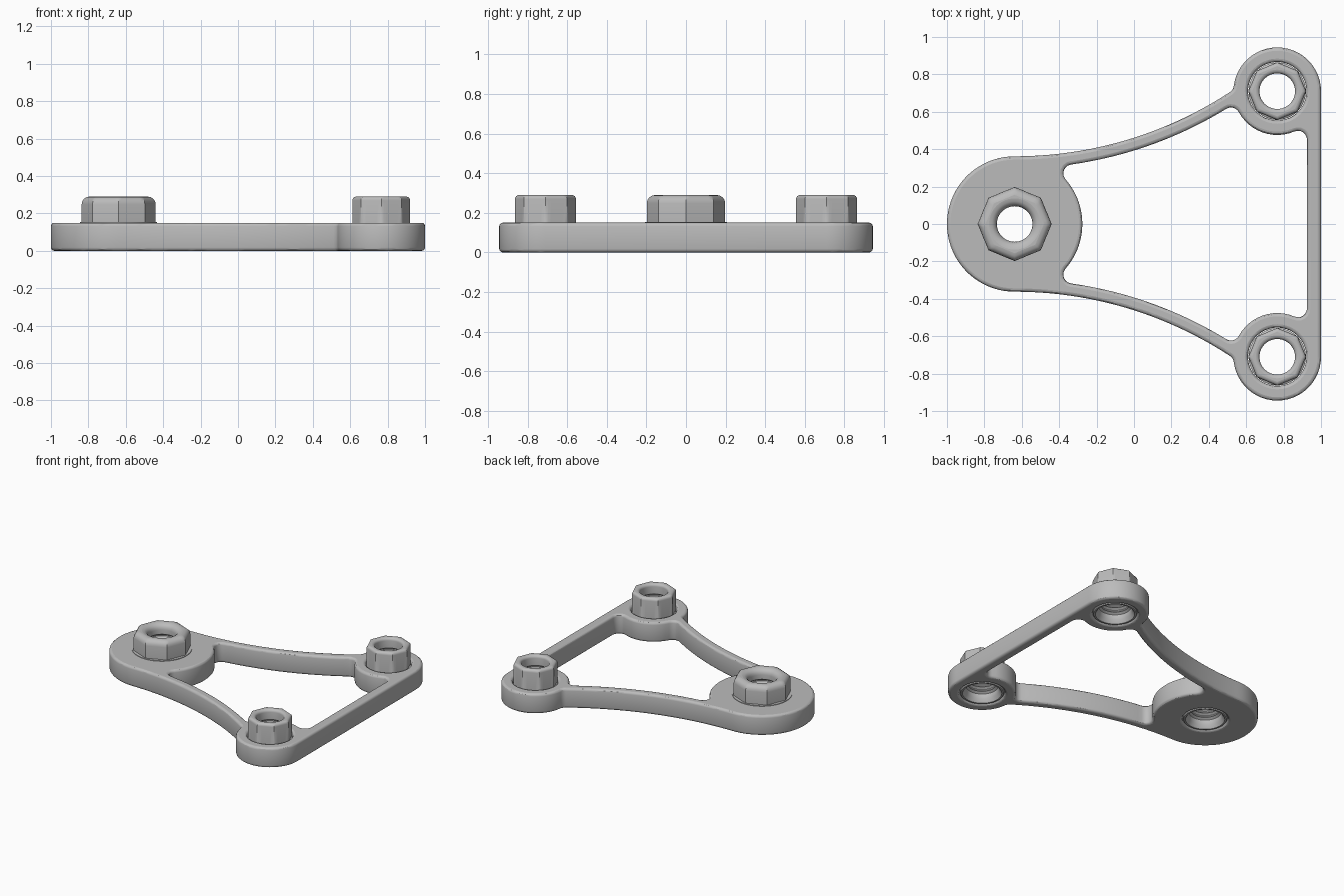
import bpy, bmesh
from math import pi, cos, sin, atan2, sqrt, ceil
from mathutils import Vector

cube = bpy.data.objects.get("Cube")
if cube:
    bpy.data.objects.remove(cube)

metal = bpy.data.materials.new("grey_metal")
grey = (0.5, 0.5, 0.5, 1)
metal.use_nodes = True
metal.diffuse_color = grey
metal.node_tree.nodes["Principled BSDF"].inputs["Base Color"].default_value = grey

HUB, HUB_R = Vector((-0.638, 0)), 0.362          # large lobe
EAR, EAR_R = Vector((0.766, 0.71)), 0.234        # small lobes
ARM_OUT, ARM_IN = 2.1, 2.165                     # arm arcs share one centre
ARM = Vector((HUB.x, HUB_R + ARM_OUT))
RAIL_X, FILLET, PLATE_H, EDGE = 0.925, 0.048, 0.15, 0.018


def meet(c1, r1, c2, r2, hint):
    """Crossing of two circles nearest to the hint."""
    d = c2 - c1
    a = (d.length_squared + r1 * r1 - r2 * r2) / (2 * d.length)
    h = sqrt(r1 * r1 - a * a)
    u = d.normalized()
    n = Vector((-u.y, u.x))
    return min((c1 + u * a + n * h, c1 + u * a - n * h),
               key=lambda p: (p - Vector(hint)).length)


def toward(c, r, p):
    return c + (p - c).normalized() * r


def arc(c, p, q):
    """Points on the shorter arc about c from p to q."""
    a, b = (atan2(v.y - c.y, v.x - c.x) for v in (p, q))
    sweep = (b - a + pi) % (2 * pi) - pi
    r = (p - c).length
    n = max(6, ceil(abs(sweep) * r / 0.03))
    return [c + r * Vector((cos(a + sweep * i / n), sin(a + sweep * i / n)))
            for i in range(n + 1)]


def mirrored(half):
    """Close an upper half outline with its mirror image, without doubles."""
    pts = half + [Vector((p.x, -p.y)) for p in reversed(half)]
    return [p for i, p in enumerate(pts) if (p - pts[i - 1]).length > 1e-4]


def circle(c, r, n=64):
    return [c + r * Vector((cos(2 * pi * i / n), sin(2 * pi * i / n))) for i in range(n)]


def finish(obj):
    obj.data.materials.clear()
    obj.data.materials.append(metal)
    bpy.ops.object.select_all(action='DESELECT')
    obj.select_set(True)
    bpy.context.view_layer.objects.active = obj
    bpy.ops.object.shade_smooth_by_angle(angle=pi / 6)
    for f in obj.data.polygons:
        if abs(f.normal.z) > 0.999:
            f.use_smooth = False


# Outer outline
f = meet(ARM, ARM_OUT - FILLET, EAR, EAR_R + FILLET, (0.48, 0.75))
arm_end, ear_start = toward(ARM, ARM_OUT, f), toward(EAR, EAR_R, f)
hub_top = HUB + Vector((0, HUB_R))
ear_top = EAR + Vector((0, EAR_R))
outer = mirrored(arc(HUB, HUB - Vector((HUB_R, 0)), hub_top)
                 + arc(ARM, hub_top, arm_end) + arc(f, arm_end, ear_start)
                 + arc(EAR, ear_start, ear_top)
                 + arc(EAR, ear_top, EAR + Vector((EAR_R, 0))))

# Window between the arms
f1 = meet(ARM, ARM_IN + FILLET, HUB, HUB_R + FILLET, (-0.35, 0.28))
f2 = meet(ARM, ARM_IN + FILLET, EAR, EAR_R + FILLET, (0.5, 0.57))
x3 = RAIL_X - FILLET
f3 = Vector((x3, EAR.y - sqrt((EAR_R + FILLET) ** 2 - (x3 - EAR.x) ** 2)))
h1, a1 = toward(HUB, HUB_R, f1), toward(ARM, ARM_IN, f1)
a2, e2 = toward(ARM, ARM_IN, f2), toward(EAR, EAR_R, f2)
e3 = toward(EAR, EAR_R, f3)
window = mirrored(arc(HUB, HUB + Vector((HUB_R, 0)), h1) + arc(f1, h1, a1)
                  + arc(ARM, a1, a2) + arc(f2, a2, e2) + arc(EAR, e2, e3)
                  + arc(f3, e3, f3 + Vector((FILLET, 0))))

# Plate: filled outline with rounded edges
EAR_LOW = Vector((EAR.x, -EAR.y))
BORE = 0.156
curve = bpy.data.curves.new("plate_outline", 'CURVE')
curve.dimensions = '2D'
curve.fill_mode = 'BOTH'
curve.extrude = PLATE_H / 2 - EDGE
curve.bevel_depth = EDGE
curve.bevel_resolution = 2
curve.offset = -EDGE
for loop in [outer, window] + [circle(c, BORE) for c in (HUB, EAR, EAR_LOW)]:
    s = curve.splines.new('POLY')
    s.points.add(len(loop) - 1)
    for pt, p in zip(s.points, loop):
        pt.co = (p.x, p.y, 0, 1)
    s.use_cyclic_u = True
helper = bpy.data.objects.new("plate_outline", curve)
bpy.context.collection.objects.link(helper)
graph = bpy.context.evaluated_depsgraph_get()
mesh = bpy.data.meshes.new_from_object(helper.evaluated_get(graph))
bpy.data.objects.remove(helper)
bm = bmesh.new()
bm.from_mesh(mesh)
bmesh.ops.remove_doubles(bm, verts=bm.verts, dist=1e-5)
bmesh.ops.translate(bm, verts=bm.verts, vec=(0, 0, PLATE_H / 2))
bmesh.ops.recalc_face_normals(bm, faces=bm.faces)
bm.to_mesh(mesh)
bm.free()
plate = bpy.data.objects.new("plate", mesh)
bpy.context.collection.objects.link(plate)
finish(plate)


def nut(name, centre, profile, n=64):
    """Ring swept from (radius, z, is_octagon) points."""
    bm = bmesh.new()
    rings = []
    for r, z, octagon in profile:
        ring = []
        for i in range(n):
            t = 2 * pi * i / n
            k = cos(pi / 8) / cos(t % (pi / 4) - pi / 8) if octagon else 1
            ring.append(bm.verts.new((r * k * cos(t), r * k * sin(t), z)))
        rings.append(ring)
    for j, ring in enumerate(rings):
        low = rings[j - 1]
        for i in range(n):
            bm.faces.new((low[i - 1], low[i], ring[i], ring[i - 1]))
    bmesh.ops.recalc_face_normals(bm, faces=bm.faces)
    me = bpy.data.meshes.new(name)
    bm.to_mesh(me)
    bm.free()
    obj = bpy.data.objects.new(name, me)
    bpy.context.collection.objects.link(obj)
    obj.location = (centre.x, centre.y, 0)
    finish(obj)


TOP = 0.29


def rounded(r, size, z, octagon, sign):
    """Quarter round at the top rim: sign 1 for outside, -1 for the bore."""
    steps = [i * pi / 8 for i in range(5)]
    pts = [(r - sign * size * (1 - cos(a)), z - size * (1 - sin(a)), octagon) for a in steps]
    return pts if sign > 0 else pts[::-1]


# Threaded bore, from the top down, and the chamfered lower mouth
thread = []
for i in range(5):
    z = 0.215 - i * 0.035
    thread += [(0.095, z, 0), (0.112, z - 0.012, 0), (0.112, z - 0.02, 0)]
mouth = [(0.118, 0.03, 0), (0.135, 0.004, 0)]
base = [(0.147, 0.004, 0), (0.153, 0.012, 0), (0.153, 0.125, 0)]

# Small nuts on the ears
small = (base + [(0.154, 0.13, 1)] + rounded(0.154, 0.02, TOP, 1, 1)
         + rounded(0.095, 0.02, TOP, 0, -1) + thread + mouth)
for side, c in (("left", EAR), ("right", EAR_LOW)):
    nut("ear_nut_back" if side == "left" else "ear_nut_front", c, small)

# Large nut on the hub, with a thin round collar
large = (base + [(0.153, 0.148, 0), (0.206, 0.148, 0), (0.206, 0.154, 0), (0.198, 0.154, 1)]
         + rounded(0.198, 0.042, TOP, 1, 1)
         + rounded(0.095, 0.042, TOP, 0, -1) + thread + mouth)
nut("hub_nut", HUB, large)
